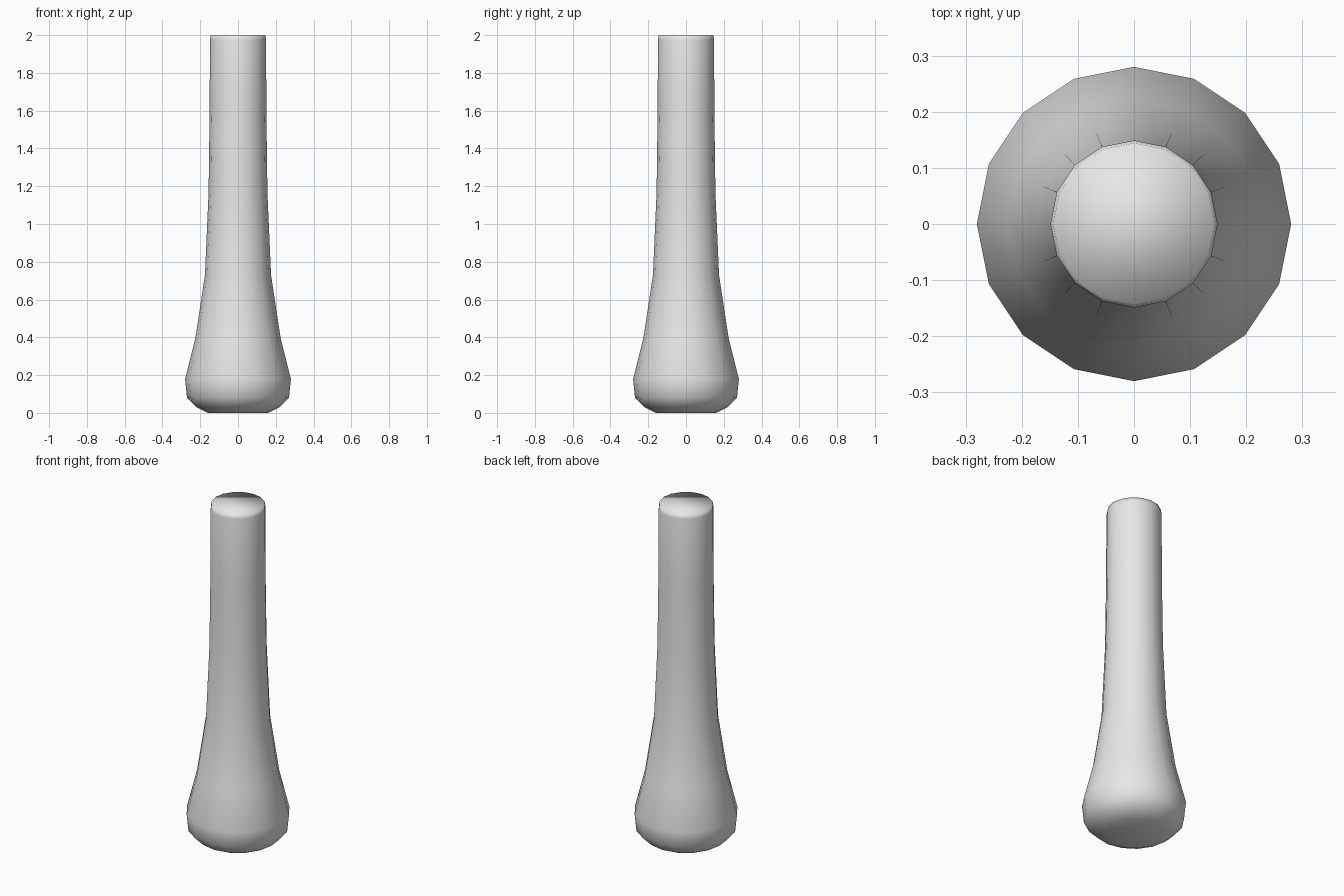
import bpy
import bmesh
from math import cos, sin, tau

cube = bpy.data.objects.get("Cube")
if cube:
    bpy.data.objects.remove(cube, do_unlink=True)

SIDES = 16

# Radius and height, from the rounded grinding end up to the handle top
PROFILE = [
    (0.16, 0.0), (0.22, 0.03), (0.27, 0.08), (0.28, 0.18), (0.225, 0.4),
    (0.175, 0.73), (0.156, 1.16), (0.15, 1.6), (0.149, 1.975), (0.144, 2.0),
]

# Plain grey material
grey = bpy.data.materials.new("light_grey")
grey.use_nodes = True
colour = (0.8, 0.8, 0.8, 1.0)
grey.diffuse_color = colour
grey.node_tree.nodes["Principled BSDF"].inputs["Base Color"].default_value = colour


def lathe(name, profile, material):
    """Closed solid of revolution around the z axis, smooth all over."""
    bm = bmesh.new()
    rings = [[bm.verts.new((r * cos(tau * i / SIDES), r * sin(tau * i / SIDES), z))
              for i in range(SIDES)] for r, z in profile]
    for low, high in zip(rings, rings[1:]):
        for i in range(SIDES):
            j = (i + 1) % SIDES
            bm.faces.new((low[i], low[j], high[j], high[i]))
    # Flat end caps
    bm.faces.new(rings[0][::-1])
    bm.faces.new(rings[-1])
    for face in bm.faces:
        face.smooth = True
    mesh = bpy.data.meshes.new(name)
    bm.to_mesh(mesh)
    bm.free()
    mesh.materials.append(material)
    obj = bpy.data.objects.new(name, mesh)
    bpy.context.collection.objects.link(obj)
    return obj


# Pestle: one turned body
lathe("pestle", PROFILE, grey)
